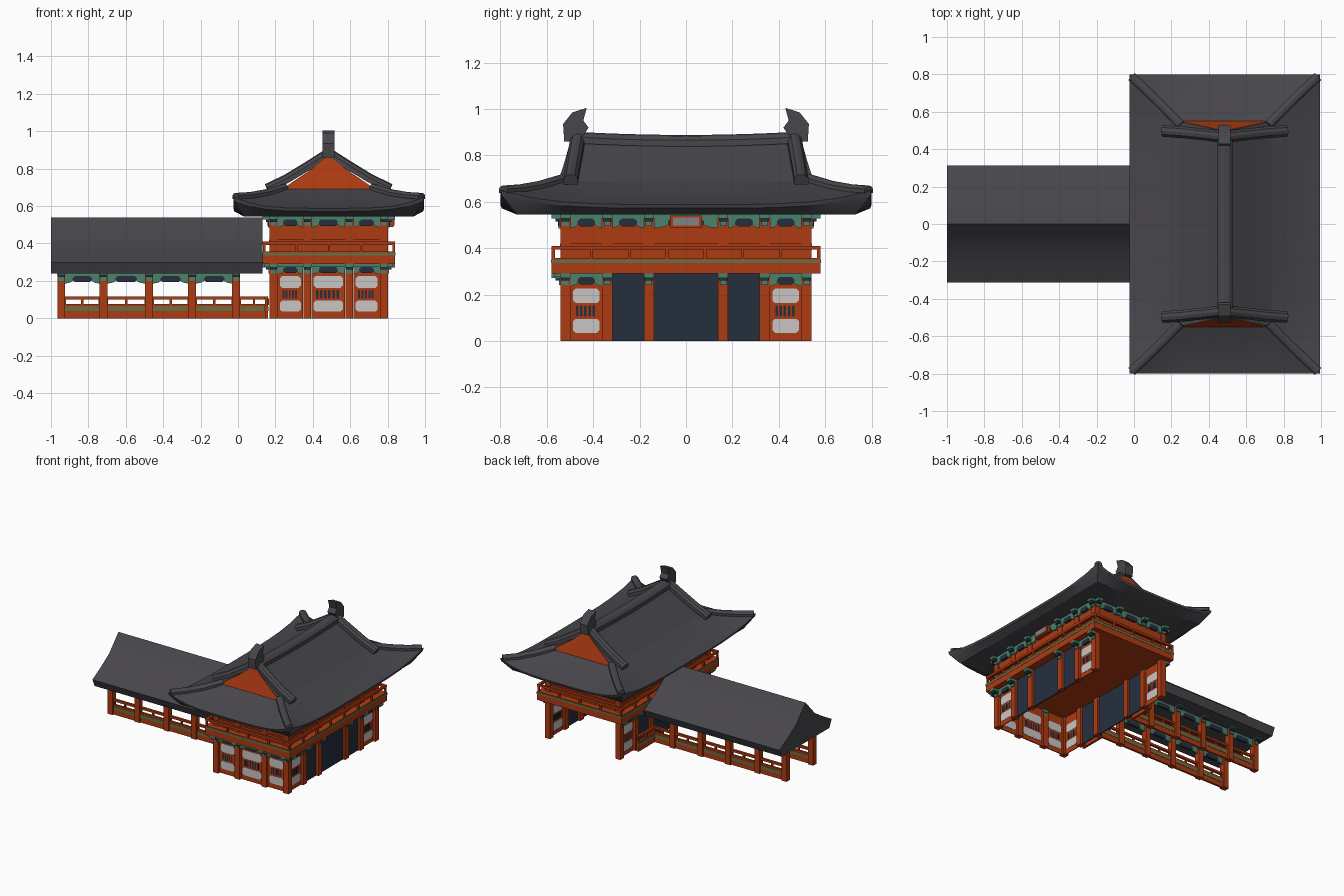
import bpy, bmesh, math
from mathutils import Vector

if "Cube" in bpy.data.objects:
    bpy.data.objects.remove(bpy.data.objects["Cube"])

def mat(name, c):
    m = bpy.data.materials.new(name)
    m.diffuse_color = (*c, 1)
    m.use_nodes = True
    m.node_tree.nodes["Principled BSDF"].inputs["Base Color"].default_value = m.diffuse_color
    return m

ROOF = mat("roof_grey", (.064, .061, .070))
RED = mat("vermilion", (.42, .043, .006))
NAVY = mat("navy", (.018, .028, .048))
TEAL = mat("teal_green", (.07, .22, .15))
OLIVE = mat("olive_green", (.14, .16, .06))
WHITE = mat("plaster_white", (.58, .56, .56))
SIGN = mat("sign_grey", (.22, .23, .24))

parts = {}
def part(name, m):
    return parts.setdefault(name, (bmesh.new(), m))[0]

def box(bm, x0, x1, y0, y1, z0, z1):
    v = [bm.verts.new((x, y, z)) for z in (z0, z1) for x, y in ((x0, y0), (x1, y0), (x1, y1), (x0, y1))]
    for f in ((3, 2, 1, 0), (4, 5, 6, 7), (0, 1, 5, 4), (1, 2, 6, 5), (2, 3, 7, 6), (3, 0, 4, 7)):
        bm.faces.new([v[i] for i in f])

def prism(bm, pts, axis, lo, hi):
    """Extrude a 2D outline (u, z) along x or y."""
    P = (lambda u, z, w: (w, u, z)) if axis == 'x' else (lambda u, z, w: (u, w, z))
    a = [bm.verts.new(P(u, z, lo)) for u, z in pts]
    b = [bm.verts.new(P(u, z, hi)) for u, z in pts]
    bm.faces.new(a)
    bm.faces.new(b[::-1])
    for i in range(len(a)):
        j = (i + 1) % len(a)
        bm.faces.new((a[j], a[i], b[i], b[j]))

def sweep(bm, path, w, h):
    """Half-round roof ridge along a path, sitting on it."""
    prof = [(-.5, -.3), (.5, -.3), (.5, .4), (.3, .85), (0, 1), (-.3, .85), (-.5, .4)]
    P = [Vector(p) for p in path]
    rings = []
    for i, p in enumerate(P):
        t = (P[min(i + 1, len(P) - 1)] - P[max(i - 1, 0)]).normalized()
        s = t.cross(Vector((0, 0, 1))).normalized()
        u = s.cross(t)
        rings.append([bm.verts.new(p + s * a * w + u * b * h) for a, b in prof])
    bm.faces.new(rings[0])
    bm.faces.new(rings[-1][::-1])
    for a, b in zip(rings, rings[1:]):
        for i in range(7):
            bm.faces.new((a[i], a[(i + 1) % 7], b[(i + 1) % 7], b[i]))

def chamfer(u0, u1, z0, z1, c):
    return [(u0 + c, z0), (u1 - c, z0), (u1, z0 + c), (u1, z1 - c), (u1 - c, z1), (u0 + c, z1), (u0, z1 - c), (u0, z0 + c)]

CX, HX, HY = .485, .315, .54                       # gate centre and half sizes
X0, X1 = CX - HX, CX + HX
PX = (.19, .37, .595, .78)                         # post positions
PY = (-.52, -.34, -.16, .16, .34, .52)

# ---- lower storey
def panel(axis, u0, u1, w):
    prism(part("lower_wall", RED), [(u0, 0), (u1, 0), (u1, .29), (u0, .29)], axis, w - .003, w + .003)
    m = .012
    for z0, z1 in ((.035, .095), (.163, .225)):
        prism(part("white_wall_panel", WHITE), chamfer(u0 + m, u1 - m, z0, z1, .012), axis, w - .0048, w + .0048)
    n = 6 if u1 - u0 > .15 else 5
    step = (u1 - u0 - .05) / n
    for i in range(n):
        a = u0 + .025 + i * step
        prism(part("window_slat", NAVY), chamfer(a, a + step * .6, .105, .152, .003), axis, w - .0048, w + .0048)

def frieze(axis, u0, u1, w, out, z0, z1):
    """Painted bracket band with a dark centre and stepped ends."""
    h, L = z1 - z0, u1 - u0
    band = [(u0, z1), (u0, z0), (u0 + .15 * L, z0 + .1 * h), (u0 + .3 * L, z0 + .4 * h),
            (u1 - .3 * L, z0 + .4 * h), (u1 - .15 * L, z0 + .1 * h), (u1, z0), (u1, z1)]
    prism(part("bracket_band", TEAL), band, axis, w - .006, w + .006)
    prism(part("bracket_dark_centre", NAVY), chamfer(u0 + .22 * L, u1 - .22 * L, z0 + .14 * h, z1 - .28 * h, .012),
          axis, w - .0085, w + .0085)

def bracket(x, y, dx, dy, z):
    """Stepped bracket projecting (dx, dy) from a post top."""
    for k, (r, a, b, nm, m) in enumerate(((.028, -.05, -.03, "bracket_low", TEAL),
                                          (.042, -.03, -.018, "bracket_mid", NAVY), (.06, -.018, 0, "bracket_top", TEAL))):
        xs = sorted((x - dx * .02, x + dx * r)) if dx else (x - .014 - k * .004, x + .014 + k * .004)
        ys = sorted((y - dy * .02, y + dy * r)) if dy else (y - .014 - k * .004, y + .014 + k * .004)
        box(part(nm, m), *xs, *ys, z + a, z + b)

for wx, s in ((X0 + .022, -1), (X1 - .022, 1)):
    for a, b in ((-.50, -.36), (.36, .50)):
        panel('x', a, b, wx)
    prism(part("gate_door", NAVY), [(-.34, 0), (.34, 0), (.34, .29), (-.34, .29)], 'x', wx - .004, wx + .004)
    for i, y in enumerate(PY):
        px = X0 + .021 if s < 0 else X1 - .021
        box(part("gate_post", RED), px - .021, px + .021, y - .022, y + .022, 0, .545)
        bracket(px, y, s, 0, .29)
        bracket(px, y, s, 0, .545)
        if i < 5:
            a, b = y + .022, PY[i + 1] - .022
            frieze('x', a, b, X1 + .003 if s > 0 else X0 - .003, s, .485, .545)
            if i in (0, 4):
                frieze('x', a, b, px + s * .012, s, .235, .29)
for a, b in zip(PX, PX[1:]):
    panel('y', a + .022, b - .022, -HY + .022)
    frieze('y', a + .022, b - .022, -HY + .01, -1, .235, .29)
    for s in (-1, 1):
        frieze('y', a + .022, b - .022, s * (HY + .003), s, .485, .545)
for x in PX:
    for s in (-1, 1):
        if s < 0:
            box(part("gate_post", RED), x - .021, x + .021, -.541, -.50, 0, .545)
            bracket(x, -.52, 0, -1, .29)
        bracket(x, s * .52, 0, s, .545)

# ---- balcony and upper storey
box(part("upper_storey", RED), X0 + .006, X1 - .006, -HY + .006, HY - .006, .29, .548)
box(part("upper_beam", RED), X0 - .003, X1 + .003, -HY - .003, HY + .003, .41, .42)
BX0, BX1, BY = .132, .84, .58
box(part("balcony_floor", RED), BX0, BX1, -BY, BY, .29, .357)
g = .002
box(part("balcony_painted_band", OLIVE), BX0 - g, BX1 + g, -BY - g, BY + g, .335, .352)
box(part("balcony_soffit", TEAL), BX0 + .01, BX1 - .01, -BY + .01, -HY + .01, .275, .29)
rail = part("balcony_rail", RED)
for s in (-1, 1):
    y = s * (BY - .008)
    box(rail, BX0, BX1, y - .008, y + .008, .393, .41)
    x = BX0 + .008 if s < 0 else BX1 - .008
    box(rail, x - .008, x + .008, -BY, BY, .393, .41)
    for i in range(5):
        u = BX0 + .008 + i * (BX1 - BX0 - .016) / 4
        box(rail, u - .006, u + .006, y - .007, y + .007, .35, .40)
    for i in range(8):
        u = -BY + .008 + i * (2 * BY - .016) / 7
        box(rail, x - .007, x + .007, u - .006, u + .006, .35, .40)
box(part("sign_frame", RED), X1, X1 + .032, -.068, .068, .487, .54)
box(part("sign_plate", SIGN), X1 + .03, X1 + .036, -.055, .055, .497, .531)

# ---- main roof: rectangular rings with lifted corners, then a gabled top
N = 12
def ring(bm, hx, hy, z, lift):
    out = []
    for cx, cy, ex, ey in ((-1, -1, 1, -1), (1, -1, 1, 1), (1, 1, -1, 1), (-1, 1, -1, -1)):
        for i in range(N):
            t = i / N
            k = abs(2 * t - 1) ** 4
            out.append(bm.verts.new((CX + hx * (cx + (ex - cx) * t), hy * (cy + (ey - cy) * t), z + lift * k)))
    return out
rb = part("main_roof", ROOF)
rings = [ring(rb, *a) for a in ((.455, .73, .545, 0), (.505, .795, .572, .055), (.51, .80, .588, .06),
                                (.42, .715, .615, .035), (.335, .632, .648, .015), (.25, .55, .69, 0))]
rb.faces.new(rings[0][::-1])
for a, b in zip(rings, rings[1:]):
    for i in range(4 * N):
        j = (i + 1) % (4 * N)
        rb.faces.new((a[i], a[j], b[j], b[i]))
top = [(.25, .55, .69), (.12, .522, .778), (0, .497, .868)]
for s in (-1, 1):
    for (xa, ya, za), (xb, yb, zb) in zip(top, top[1:]):
        rb.faces.new([rb.verts.new(v) for v in ((CX + s * xa, -ya, za), (CX + s * xa, ya, za),
                                                (CX + s * xb, yb, zb), (CX + s * xb, -yb, zb))])
    gb = part("gable_wall", RED)
    gb.faces.new([gb.verts.new((CX + k * x, s * (y + .001), z)) for k, (x, y, z) in
                  [(-1, p) for p in top] + [(1, p) for p in top[1::-1]]])

# ---- ridges and ridge-end ornaments
sweep(part("main_ridge", ROOF), [(CX, y, .85 + .06 * y * y) for y in [-.46 + .092 * i for i in range(11)]], .085, .038)
orn = [(.525, .86), (.53, .935), (.49, .985), (.428, 1.005), (.443, .95), (.42, .92), (.458, .86)]
for s in (-1, 1):
    for k in (-1, 1):
        sweep(part("gable_ridge", ROOF), [(CX + k * x, s * y, z) for x, y, z in
              ((.325, .497, .685), (.22, .49, .735), (.11, .478, .802), (0, .466, .872))], .062, .036)
        sweep(part("hip_ridge", ROOF), [(CX + k * x, s * y, z) for x, y, z in
              ((.235, .53, .695), (.335, .632, .665), (.42, .715, .65), (.498, .788, .645))], .05, .025)
    prism(part("ridge_ornament", ROOF), [(s * y, z) for y, z in orn], 'x', CX - .032, CX + .032)

# ---- corridor wing
half = [(.285, .24), (.312, .298), (.21, .355), (.11, .42), (.055, .48)]
prism(part("corridor_roof", ROOF), half + [(0, .54)] + [(-y, z) for y, z in half[::-1]], 'x', -1, .132)
WX = (-.945, -.72, -.475, -.245, -.01)

def fence(axis, u0, u1, w, n):
    """Low painted fence: base, stripe, top rail and short posts."""
    P = lambda nm, m, a, b, z0, z1, t: prism(part(nm, m), [(a, z0), (b, z0), (b, z1), (a, z1)], axis, w - t, w + t)
    P("fence_base", RED, u0, u1, 0, .076, .008)
    P("fence_stripe", OLIVE, u0, u1, .038, .062, .0105)
    P("fence_rail", RED, u0, u1, .1, .116, .009)
    for i in range(n + 1):
        u = u0 + (u1 - u0) * i / n
        P("fence_post", RED, u - .006, u + .006, .07, .105, .007)

for s in (-1, 1):
    y = s * .16
    for i, x in enumerate(WX):
        box(part("corridor_post", RED), x - .021, x + .021, y - .02, y + .02, 0, .245)
        bracket(x, y, 0, s, .25)
        if i < 4:
            frieze('y', x + .02, WX[i + 1] - .02, y, s, .185, .242)
            fence('y', x + .02, WX[i + 1] - .02, y, 2)
    fence('y', .01, .16, y, 2)
    fence('x', *sorted((y, s * .36)), .152, 2)

# ---- turn the collected parts into objects
for name, (bm, m) in parts.items():
    bmesh.ops.remove_doubles(bm, verts=bm.verts, dist=1e-6) if name == "main_roof" else None
    bmesh.ops.recalc_face_normals(bm, faces=bm.faces)
    me = bpy.data.meshes.new(name)
    bm.to_mesh(me)
    bm.free()
    me.materials.append(m)
    bpy.context.collection.objects.link(bpy.data.objects.new(name, me))
    if m is ROOF:
        me.shade_smooth()
        me.set_sharp_from_angle(angle=math.radians(25))
